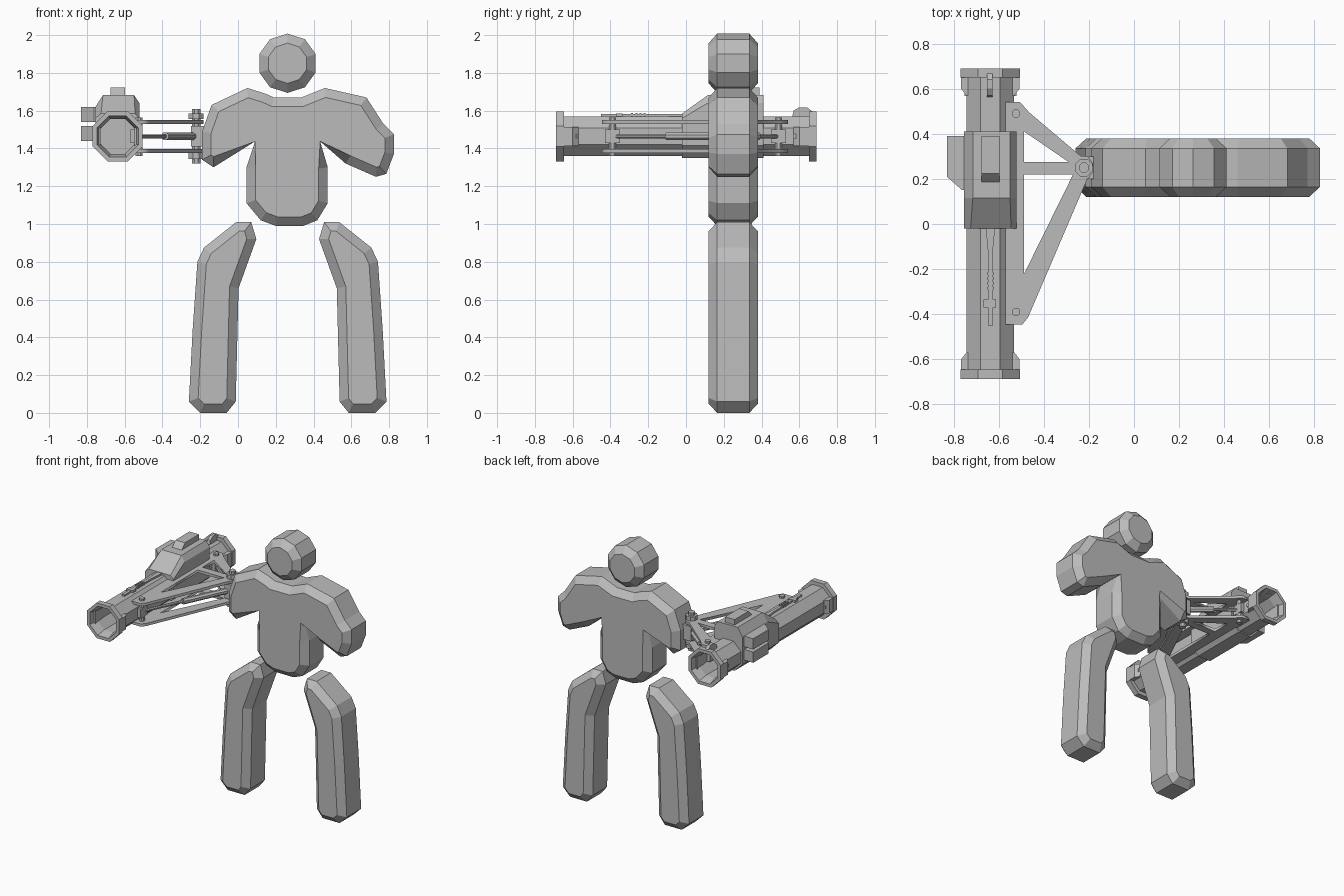
import bpy, bmesh, math
from mathutils import Vector

if "Cube" in bpy.data.objects:
    bpy.data.objects.remove(bpy.data.objects["Cube"])

grey = bpy.data.materials.new("plain grey")
grey.diffuse_color = (0.5, 0.5, 0.5, 1)
grey.use_nodes = True
grey.node_tree.nodes["Principled BSDF"].inputs["Base Color"].default_value = grey.diffuse_color
GX, GZ = -0.637, 1.464          # launcher tube axis


def finish(name, bm):
    bmesh.ops.recalc_face_normals(bm, faces=bm.faces[:])
    me = bpy.data.meshes.new(name)
    bm.to_mesh(me)
    bm.free()
    me.materials.append(grey)
    ob = bpy.data.objects.new(name, me)
    bpy.context.collection.objects.link(ob)
    return ob


def loft(name, rings, caps=True, closed=False):
    bm = bmesh.new()
    vs = [[bm.verts.new(p) for p in r] for r in rings]
    n = len(vs[0])
    pairs = list(zip(vs, vs[1:])) + ([(vs[-1], vs[0])] if closed else [])
    for a, b in pairs:
        for i in range(n):
            j = (i + 1) % n
            bm.faces.new((a[i], a[j], b[j], b[i]))
    if caps:
        bm.faces.new(vs[0])
        bm.faces.new(vs[-1])
    return finish(name, bm)


def inset(pts, d, fixed):
    """Shrink a polygon by d, leaving the fixed points where they are."""
    p = [Vector(q) for q in pts]
    n = len(p)
    area = sum(p[i - 1].x * p[i].y - p[i].x * p[i - 1].y for i in range(n))
    s = 1 if area > 0 else -1
    out = []
    for i in range(n):
        if i in fixed:
            out.append(p[i])
            continue
        a = (p[i] - p[i - 1]).normalized()
        b = (p[(i + 1) % n] - p[i]).normalized()
        na, nb = Vector((-a.y, a.x)) * s, Vector((-b.y, b.x)) * s
        out.append(p[i] + (na + nb) * d / (1 + na.dot(nb)))
    return out


def slab(name, pts, d=0.048, fixed=()):
    """Thick body piece with chamfered front and back edges."""
    inner = inset(pts, d, fixed)
    loft(name, [[(q[0], y, q[1]) for q in ring] for ring, y in
                ((inner, 0.12), (pts, 0.165), (pts, 0.335), (inner, 0.38))])


def prism(name, pts, a, b, axis):
    """Extrude a profile along x (y,z points), y (x,z points) or z (x,y points)."""
    put = {'x': lambda p, t: (t, *p), 'y': lambda p, t: (p[0], t, p[1]), 'z': lambda p, t: (*p, t)}[axis]
    return loft(name, [[put(p, t) for p in pts] for t in (a, b)])


def box(name, x0, x1, y0, y1, z0, z1):
    return prism(name, [(x0, y0), (x1, y0), (x1, y1), (x0, y1)], z0, z1, 'z')


def rod(name, p, q, r, n=8):
    p, q = Vector(p), Vector(q)
    rot = (q - p).to_track_quat('Z', 'Y')
    ring = [rot @ Vector((r * math.cos(t), r * math.sin(t), 0))
            for t in (2 * math.pi * (i + 0.5) / n for i in range(n))]
    return loft(name, [[c + v for v in ring] for c in (p, q)])


# Figure: head, torso with arms, legs
slab("head", [(0.262 + 0.157 * math.cos(t), 1.851 + 0.157 * math.sin(t))
              for t in (math.pi / 10 * (2 * i + 1) for i in range(10))])
slab("torso", [(-0.13, 1.30), (-0.19, 1.34), (-0.19, 1.49), (-0.14, 1.63), (0.05, 1.72), (0.145, 1.69),
               (0.19, 1.67), (0.335, 1.67), (0.385, 1.69), (0.46, 1.72), (0.68, 1.67), (0.77, 1.53),
               (0.825, 1.475), (0.825, 1.37), (0.785, 1.265), (0.73, 1.25), (0.57, 1.32), (0.435, 1.437),
               (0.475, 1.30), (0.475, 1.11), (0.42, 1.02), (0.345, 0.99), (0.2, 0.99), (0.12, 1.02),
               (0.045, 1.11), (0.045, 1.30), (0.09, 1.437)], fixed=(17, 26))
leg = [(-0.20, 0), (-0.06, 0), (-0.012, 0.06), (0.003, 0.66), (0.097, 0.92), (0.07, 1.01), (-0.01, 1.01),
       (-0.18, 0.875), (-0.215, 0.80), (-0.24, 0.44), (-0.26, 0.06)]
slab("right_leg", leg)
slab("left_leg", [(0.526 - x, z) for x, z in leg])


# Launcher tube: hollow octagon with muzzle rings
def octagon(r, y):
    return [(GX + r * math.cos(t), y, GZ + r * math.sin(t))
            for t in (math.pi / 8 * (2 * i + 1) for i in range(8))]


loft("launcher_tube", [octagon(r, y) for r, y in
                       ((0.114, -0.645), (0.143, -0.645), (0.143, -0.687), (0.118, -0.687), (0.1, -0.62),
                        (0.1, 0.62), (0.118, 0.69), (0.143, 0.69), (0.143, 0.65), (0.114, 0.65))],
     caps=False, closed=True)
loft("bore_plug", [octagon(0.105, 0.1), octagon(0.105, 0.2)])
for s in (-1, 1):
    for side in (-1, 1):
        prism("ring_lug", [(GX + side * x, s * y) for x, y in
                           ((0.09, 0.57), (0.106, 0.57), (0.13, 0.6), (0.13, 0.65), (0.09, 0.65))],
              GZ - 0.05, GZ + 0.05, 'z')

# Housing wrapped round the tube, with sloping front
low = [(-0.755, 1.415), (-0.69, 1.35), (-0.585, 1.35), (-0.522, 1.415)]
front = low + [(-0.522, 1.56), (-0.545, 1.585), (-0.725, 1.585), (-0.755, 1.56)]
full = low + [(-0.522, 1.64), (-0.55, 1.682), (-0.715, 1.682), (-0.755, 1.62)]
loft("housing", [[(x, y, z) for x, z in prof] for prof, y in ((front, -0.02), (full, 0.115), (full, 0.41))])
prism("top_sight", [(0.18, 1.675), (0.225, 1.722), (0.39, 1.722), (0.39, 1.675)], -0.676, -0.597, 'x')
for z in (1.44, 1.54):
    prism("side_pod", [(-0.745, 0.15), (-0.762, 0.15), (-0.83, 0.21), (-0.83, 0.39), (-0.745, 0.39)],
          z, z + 0.08, 'z')

# Rail and small sights on top of the tube
prism("tube_rail", [(-0.648, -0.45), (-0.626, -0.45), (-0.626, -0.12), (-0.615, 0), (-0.659, 0), (-0.648, -0.12)],
      1.56, 1.582, 'z')
for i in range(4):
    box("rail_notch", -0.652, -0.622, -0.29 + 0.022 * i, -0.28 + 0.022 * i, 1.57, 1.588)
box("front_sight", -0.668, -0.612, -0.37, -0.335, 1.56, 1.586)
prism("rear_sight", [(0.56, 1.56), (0.57, 1.6), (0.6, 1.618), (0.64, 1.618), (0.67, 1.595), (0.67, 1.56)],
      -0.652, -0.628, 'x')
for y in (-0.59, 0.58):
    for side in (-1, 1):
        box("tube_stud", GX + side * 0.095, GX + side * 0.115, y - 0.012, y + 0.012, GZ - 0.012, GZ + 0.012)


# Mounting frame: two pierced plates
def frame_plate(name, z):
    cu = bpy.data.curves.new(name, 'CURVE')
    cu.dimensions, cu.fill_mode, cu.extrude = '2D', 'BOTH', 0.01
    tip = [(-0.222 + 0.042 * math.cos(t), 0.25 + 0.055 * math.sin(t))
           for t in (math.radians(110 - 45 * i) for i in range(5))]
    for loop in ([(-0.57, 0.54), (-0.505, 0.54), (-0.465, 0.495)] + tip +
                 [(-0.47, -0.415), (-0.495, -0.445), (-0.57, -0.445)],
                 [(-0.487, 0.41), (-0.487, 0.275), (-0.29, 0.275)],
                 [(-0.487, 0.22), (-0.487, -0.22), (-0.27, 0.22)]):
        sp = cu.splines.new('POLY')
        sp.points.add(len(loop) - 1)
        for pt, (x, y) in zip(sp.points, loop):
            pt.co = (x, y, 0, 1)
        sp.use_cyclic_u = True
    tmp = bpy.data.objects.new("tmp", cu)
    bpy.context.collection.objects.link(tmp)
    bpy.context.view_layer.update()
    me = bpy.data.meshes.new_from_object(tmp.evaluated_get(bpy.context.evaluated_depsgraph_get()))
    bpy.data.objects.remove(tmp)
    me.materials.clear()
    me.materials.append(grey)
    ob = bpy.data.objects.new(name, me)
    ob.location.z = z
    bpy.context.collection.objects.link(ob)


for nm, z in (("upper", 1.54), ("lower", 1.387)):
    frame_plate(nm + "_frame_plate", z)

# Pivot column, bolts and pistons between the plates
pivot = (-0.222, 0.25)
rod("pivot_pin", (*pivot, 1.32), (*pivot, 1.608), 0.024)
for z in (1.345, 1.555):
    rod("pivot_collar", (*pivot, z), (*pivot, z + 0.03), 0.042)
box("pivot_block", -0.25, -0.15, 0.2, 0.3, 1.41, 1.52)
for y in (-0.39, 0.49):
    rod("frame_bolt", (-0.523, y, 1.36), (-0.523, y, 1.565), 0.02)
    box("bolt_block", -0.57, -0.505, y - 0.04, y + 0.04, 1.43, 1.5)
    a, b = Vector((-0.523, y, GZ)), Vector((*pivot, GZ))
    rod("piston_rod", a, b, 0.011)
    rod("piston_sleeve", a.lerp(b, 0.45), b, 0.022)
